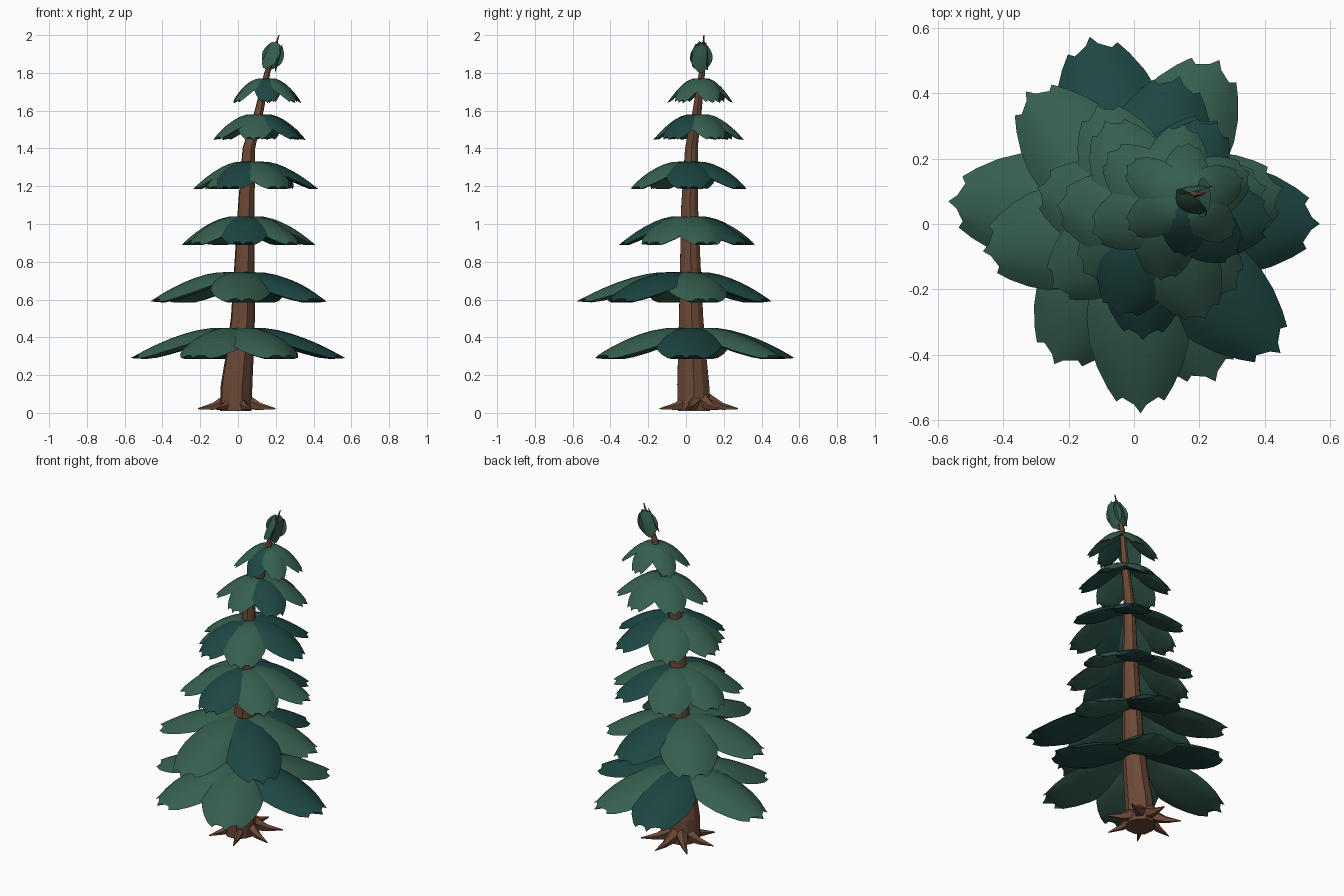
import bpy, bmesh, math, random
from mathutils import Matrix, Vector

random.seed(4)
cube = bpy.data.objects.get("Cube")
if cube:
    bpy.data.objects.remove(cube, do_unlink=True)


def material(name, rgb):
    m = bpy.data.materials.new(name)
    m.use_nodes = True
    m.diffuse_color = (*rgb, 1)
    m.node_tree.nodes["Principled BSDF"].inputs["Base Color"].default_value = (*rgb, 1)
    return m


LIGHT = material("light_green", (0.037, 0.115, 0.079))
DARK = material("dark_green", (0.0125, 0.062, 0.056))
BARK = material("brown_bark", (0.15, 0.067, 0.038))


def make_object(name, bm, mat):
    bmesh.ops.recalc_face_normals(bm, faces=bm.faces)
    mesh = bpy.data.meshes.new(name)
    bm.to_mesh(mesh)
    bm.free()
    mesh.materials.append(mat)
    obj = bpy.data.objects.new(name, mesh)
    bpy.context.collection.objects.link(obj)
    return obj


def loft(bm, rings):
    """Skin a list of closed point rings and cap both ends."""
    rows = [[bm.verts.new(p) for p in ring] for ring in rings]
    n = len(rows[0])
    for a, b in zip(rows, rows[1:]):
        for i in range(n):
            bm.faces.new((a[i], a[(i + 1) % n], b[(i + 1) % n], b[i]))
    bm.faces.new(rows[0])
    bm.faces.new(rows[-1])


# Leaf outline: distance along the leaf, relative half width
OUTLINE = [(0, .2), (.12, .52), (.25, .8), (.38, .96), (.5, 1), (.63, .95), (.75, .82), (.86, .63)]
TEETH = [1.0, .955, .935, .915, .935]      # end row, from middle tip to side tooth
COLS = 9


def leaf(name, matrix, length, half, drop, mat, arch=.38):
    """Closed leaf: arched upper skin and gently bulging underside sharing one rim."""
    bm = bmesh.new()
    upper, lower = [], []
    for k in range(len(OUTLINE) + 1):
        last = k == len(OUTLINE)
        top_row, low_row = [], []
        for j in range(COLS):
            u = 2 * j / (COLS - 1) - 1
            t, w = (TEETH[abs(j - COLS // 2)], .46) if last else OUTLINE[k]
            sag = -drop * max(0, (t - .22) / .78) ** 1.6
            rim = arch * half * w * min(1, t * 3)
            y = u * w * half
            v = bm.verts.new((t * length, y, max(sag - rim * abs(u) ** 2.4, -drop)))
            top_row.append(v)
            if k == 0 or last or abs(u) == 1:
                low_row.append(v)
            else:
                under = max(sag - rim, -drop) - .13 * half * w * (1 - u ** 4)
                low_row.append(bm.verts.new((t * length, y, max(under, -drop * 1.03))))
        upper.append(top_row)
        lower.append(low_row)
    for rows in (upper, lower):
        for a, b in zip(rows, rows[1:]):
            for j in range(COLS - 1):
                bm.faces.new((a[j], b[j], b[j + 1], a[j + 1]))
    bm.transform(matrix)
    obj = make_object(name, bm, mat)
    bpy.ops.object.select_all(action='DESELECT')
    obj.select_set(True)
    bpy.context.view_layer.objects.active = obj
    bpy.ops.object.shade_smooth_by_angle(angle=math.radians(50))


# Trunk: leaning, tapered, with irregular flat bark facets
SPINE = [(-.01, .045, .01, .088), (-.006, .042, .15, .088), (.01, .036, .3, .078),
         (.027, .03, .5, .067), (.036, .025, .8, .056), (.045, .021, 1.1, .046),
         (.058, .03, 1.4, .035), (.084, .044, 1.5, .03), (.113, .06, 1.6, .025),
         (.155, .085, 1.8, .017), (.185, .09, 1.9, .01), (.217, .095, 2.0, .003)]
SIDES = 10
bumps = [random.uniform(.88, 1.1) for _ in range(SIDES)]
rings = []
for x, y, z, r in SPINE:
    rings.append([(x + r * b * math.cos(math.tau * i / SIDES),
                   y + r * b * math.sin(math.tau * i / SIDES), z) for i, b in enumerate(bumps)])
bm = bmesh.new()
loft(bm, rings)
make_object("trunk", bm, BARK)

# Roots: bent spikes spreading over the ground
ROOT_PATH = [(.02, .08, .048), (.08, .052, .036), (.13, .033, .021), (.215, .022, .003)]
for n in range(7):
    a = math.tau * n / 7 + .57
    reach = random.uniform(.95, 1.03)
    rings = []
    for d, z, r in ROOT_PATH:
        ring = []
        for i in range(5):
            b = math.tau * i / 5 + math.pi / 2
            side, up = r * .8 * math.cos(b), r * math.sin(b)
            ring.append((-.008 + d * reach * math.cos(a) - side * math.sin(a),
                         .068 + d * reach * math.sin(a) + side * math.cos(a), max(0, z + up)))
        rings.append(ring)
    bm = bmesh.new()
    loft(bm, rings)
    make_object(f"root_{n + 1}", bm, BARK)

# Tiers: centre, top height, drop, half width, then leaves as (angle, length, material)
TIERS = [
    ((0, .03), .45, .16, .17, [(-3, .57, DARK), (-64, .57, LIGHT), (-118, .52, LIGHT),
                               (176, .57, LIGHT), (104, .56, DARK), (61, .54, LIGHT)]),
    ((.01, 0), .745, .155, .16, [(-89, .58, LIGHT), (-42, .59, DARK), (14, .46, LIGHT),
                                 (74, .47, DARK), (130, .53, LIGHT), (190, .48, LIGHT)]),
    ((.04, .015), 1.04, .15, .13, [(-92, .37, DARK), (-38, .35, LIGHT), (15, .38, LIGHT),
                                   (55, .37, DARK), (114, .38, LIGHT), (164, .35, LIGHT), (216, .36, LIGHT)]),
    ((.07, .015), 1.33, .145, .12, [(-112, .32, DARK), (-64, .34, LIGHT), (0, .355, DARK),
                                    (58, .35, DARK), (118, .34, LIGHT), (172, .31, LIGHT), (216, .28, LIGHT)]),
    ((.11, .06), 1.58, .135, .095, [(-97, .235, LIGHT), (-36, .26, DARK), (22, .265, LIGHT),
                                    (80, .25, LIGHT), (140, .25, LIGHT), (200, .255, LIGHT)]),
    ((.15, .08), 1.77, .13, .068, [(-88, .18, DARK), (-38, .195, LIGHT), (18, .195, LIGHT),
                                   (84, .17, LIGHT), (150, .2, LIGHT), (210, .195, LIGHT)]),
]
for level, ((cx, cy), top, drop, half, leaves) in enumerate(TIERS, 1):
    for n, (angle, length, mat) in enumerate(leaves, 1):
        place = Matrix.Translation((cx, cy, top)) @ Matrix.Rotation(math.radians(angle), 4, 'Z')
        leaf(f"tier_{level}_leaf_{n}", place, length, half, drop, mat)

# Bud: upright leaves cupped around the tip of the trunk
axis = Vector((.36, .06, 1)).normalized()
for n, angle in enumerate((0, 105, 225), 1):
    a = math.radians(angle)
    out = Vector((math.cos(a), math.sin(a), 0))
    out = (out - axis * out.dot(axis)).normalized()
    place = Matrix((axis, out.cross(axis), out)).transposed().to_4x4()
    place.translation = Vector((.163, .077, 1.815)) + out * .036
    leaf(f"bud_leaf_{n}", place, .158, .06, .015, LIGHT)
